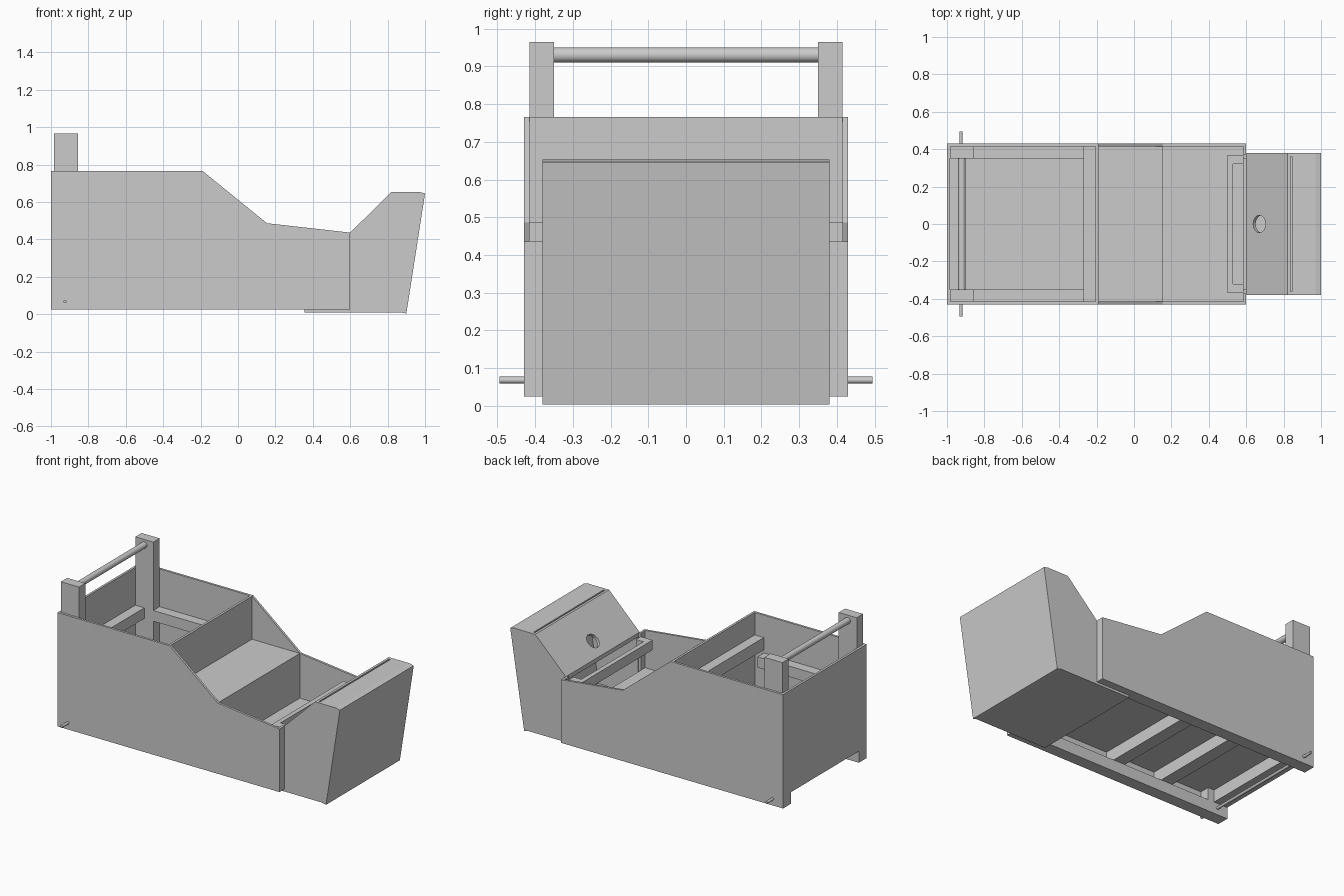
import bpy, bmesh, math
from mathutils import Matrix, Vector

cube = bpy.data.objects.get("Cube")
if cube:
    bpy.data.objects.remove(cube)

grey = bpy.data.materials.new("plain_grey")
grey.use_nodes = True
colour = (0.6, 0.6, 0.6, 1)
grey.diffuse_color = colour
grey.node_tree.nodes["Principled BSDF"].inputs["Base Color"].default_value = colour


def finish(name, bm):
    bmesh.ops.recalc_face_normals(bm, faces=bm.faces)
    mesh = bpy.data.meshes.new(name)
    bm.to_mesh(mesh)
    bm.free()
    mesh.materials.append(grey)
    ob = bpy.data.objects.new(name, mesh)
    bpy.context.collection.objects.link(ob)
    return ob


def extrude(name, profile, y0, y1):
    """Side profile in x and z, extruded across y."""
    bm = bmesh.new()
    face = bm.faces.new([bm.verts.new((x, y0, z)) for x, z in profile])
    ext = bmesh.ops.extrude_face_region(bm, geom=[face])["geom"]
    moved = [v for v in ext if isinstance(v, bmesh.types.BMVert)]
    bmesh.ops.translate(bm, verts=moved, vec=(0, y1 - y0, 0))
    return finish(name, bm)


def box(name, x, y, z):
    return extrude(name, [(x[0], z[0]), (x[1], z[0]), (x[1], z[1]), (x[0], z[1])], *y)


def rod(name, centre, radius, length, axis):
    bm = bmesh.new()
    turn = Vector(axis).to_track_quat("Z", "Y").to_matrix().to_4x4()
    bmesh.ops.create_cone(bm, cap_ends=True, segments=32, radius1=radius, radius2=radius,
                          depth=length, matrix=Matrix.Translation(centre) @ turn)
    for f in bm.faces:
        f.smooth = len(f.verts) == 4
    for e in bm.edges:
        e.smooth = all(len(f.verts) == 4 for f in e.link_faces)
    return finish(name, bm)


def cut(target, cutter):
    mod = target.modifiers.new("cut", "BOOLEAN")
    mod.operation = "DIFFERENCE"
    mod.solver = "EXACT"
    mod.object = cutter
    cutter.hide_render = True
    cutter.hide_viewport = True
    cutter.display_type = "WIRE"


OUT, IN, RAIL = 0.43, 0.415, 0.35
BOTTOM = 0.025
across = (-IN, IN)
FLOOR = 0.195

# Paired parts on both sides
side_profile = [(-1, BOTTOM), (0.6, BOTTOM), (0.6, 0.436), (0.155, 0.486), (-0.19, 0.766), (-1, 0.766)]
for side, s in (("left", 1), ("right", -1)):
    def span(a, b):
        return tuple(sorted((s * a, s * b)))
    extrude(side + "_side_panel", side_profile, *span(IN, OUT))
    box(side + "_bottom_rail", (-1, 0.6), span(RAIL, IN), (BOTTOM, 0.1))
    box(side + "_handle_post", (-0.985, -0.855), span(RAIL, IN), (0.1, 0.965))
    box(side + "_inner_rail", (-0.855, -0.27), span(RAIL, IN), (0.45, 0.52))
    box(side + "_front_post", (0.585, 0.6), span(0.37, IN), (0.1, 0.436))
    box(side + "_nose_cleat", (0.53, 0.585), span(0.32, 0.37), (0.35, 0.415))

# Panels and floor
box("rear_panel", (-1, -0.985), across, (0.1, 0.766))
box("floor", (-0.985, 0.585), across, (FLOOR - 0.015, FLOOR))
box("seat_back", (-0.205, -0.19), across, (FLOOR, 0.766))
box("seat", (-0.19, 0.155), across, (0.471, 0.486))
box("seat_front", (0.14, 0.155), across, (FLOOR, 0.471))

# Cross members
box("seat_back_brace", (-0.27, -0.205), across, (0.54, 0.62))
box("rear_brace", (-0.985, -0.92), (-RAIL, RAIL), (0.45, 0.52))
box("nose_cross_cleat", (0.5, 0.53), (-0.37, 0.37), (0.35, 0.415))
for i, x in enumerate((-0.14, -0.5, -0.9)):
    box("floor_joist_%d" % (i + 1), (x - 0.085, x), across, (0.1, FLOOR - 0.015))

# Handle and axle
rod("handle_bar", (-0.92, 0, 0.93), 0.02, 2 * RAIL, (0, 1, 0))
rod("rear_axle", (-0.925, 0, 0.068), 0.009, 0.99, (0, 1, 0))

# Hollow nose with steering hole and slot
nose = extrude("nose", [(0.6, 0.01), (0.87, 0.01), (0.9, 0.003), (1, 0.646), (0.97, 0.653),
                        (0.82, 0.653), (0.6, 0.436)], -0.38, 0.38)
cut(nose, extrude("nose_cavity_cutter", [(0.58, 0.03), (0.885, 0.03), (0.98, 0.632),
                                         (0.826, 0.632), (0.58, 0.39)], -0.365, 0.365))
slope = Vector((-0.217, 0, 0.22)).normalized()
cut(nose, rod("steering_hole_cutter", Vector((0.67, 0, 0.505)), 0.046, 0.15, slope))
cut(nose, box("slot_cutter", (0.836, 0.846), (-0.36, 0.36), (0.6, 0.7)))
box("nose_base_board", (0.355, 0.61), (-0.38, 0.38), (0.01, 0.027))
